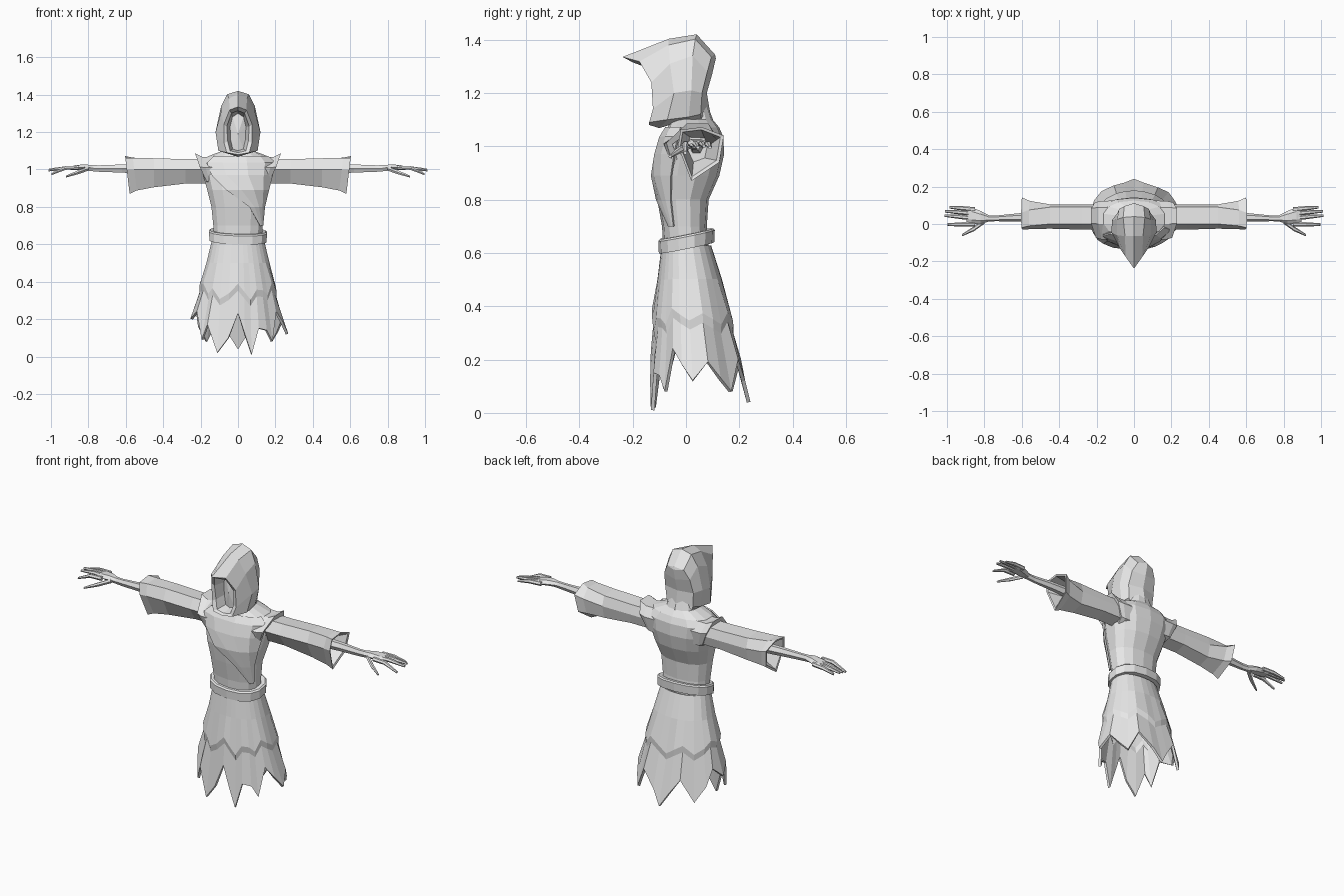
import bpy, bmesh, math
from mathutils import Vector

cloth = bpy.data.materials.new("pale grey")
cloth.diffuse_color = (0.8, 0.8, 0.8, 1)


def finish(name, bm, mirror=False, thickness=0):
    bmesh.ops.remove_doubles(bm, verts=bm.verts, dist=0.0005)
    bmesh.ops.recalc_face_normals(bm, faces=bm.faces)
    mesh = bpy.data.meshes.new(name)
    bm.to_mesh(mesh)
    bm.free()
    mesh.materials.append(cloth)
    ob = bpy.data.objects.new(name, mesh)
    bpy.context.collection.objects.link(ob)
    if mirror:
        m = ob.modifiers.new("mirror", 'MIRROR')
        m.use_clip = True
    if thickness:
        s = ob.modifiers.new("thickness", 'SOLIDIFY')
        s.thickness, s.offset = thickness, 0
    return ob


def loft(name, rings, closed=True, caps=(False, False), mirror=False, thickness=0):
    """Skin a list of equal-length point rings."""
    bm = bmesh.new()
    vs = [[bm.verts.new(p) for p in r] for r in rings]
    n = len(rings[0])
    for a, b in zip(vs, vs[1:]):
        for i in range(n if closed else n - 1):
            j = (i + 1) % n
            bm.faces.new((a[i], a[j], b[j], b[i]))
    if caps[0]:
        bm.faces.new(vs[0][::-1])
    if caps[1]:
        bm.faces.new(vs[-1])
    return finish(name, bm, mirror, thickness)


def oval(a, w, front, back, z, power=1.0):
    """Point on a body oval; angle 0 faces the front."""
    s, c = math.sin(a), math.cos(a)
    s = math.copysign(abs(s) ** power, s)
    c = math.copysign(abs(c) ** power, c)
    return Vector((w * s, (front + back) / 2 - c * (back - front) / 2, z))


# Torso: half width, front, back, height
BODY = [(.13, -.085, .085, .62), (.135, -.09, .078, .70), (.145, -.108, .085, .80),
        (.168, -.122, .125, .89), (.19, -.112, .143, .97), (.205, -.092, .14, 1.035),
        (.165, -.07, .125, 1.07), (.085, -.055, .10, 1.10), (.06, -.04, .08, 1.16)]
ANG = [i * math.tau / 14 for i in range(14)]
loft("torso", [[oval(a, *r, power=.85) for a in ANG] for r in BODY], caps=(True, True))

# Diagonal overlapping robe front, lying just above the chest
fold = []
for i, (w, f, b, z) in enumerate(BODY[1:7]):
    start = (0.95, 0.35, -0.3, -0.75, -0.85, -0.8)[i]
    fold.append([oval(start + (1.2 - start) * k / 4, w + .005, f - .006, b, z, .85)
                 for k in range(5)])
loft("robe_overlap", fold, closed=False, thickness=.008)

# Shoulder caps flaring into a raised tip
CAP = [(-.085, 1.01), (-.06, .93), (.03, .90), (.11, .94), (.125, 1.02), (.09, 1.065), (.0, 1.065)]


def cap_ring(x, scale, lift, lean):
    return [(x + lean * (z - 1), .03 + (y - .03) * scale, 1 + (z - 1) * scale + max(0, z - 1) * lift)
            for y, z in CAP]


loft("shoulder_cap", [cap_ring(.11, 1.0, .05, .1), cap_ring(.17, .98, .05, .3),
                      cap_ring(.20, .9, .42, .45), cap_ring(.195, .7, .1, .3)], mirror=True)

# Sleeves with a flared cuff and hollow lining: rings of (y, z)
S0 = [(-.03, 1.0), (.02, .925), (.09, .945), (.105, 1.0), (.09, 1.05), (0, 1.055)]
S1 = [(-.025, 1.0), (.02, .905), (.09, .93), (.105, 1.0), (.09, 1.055), (0, 1.06)]
S2 = [(-.03, 1.0), (.02, .87), (.125, .94), (.142, 1.04), (.06, 1.072), (-.02, 1.062)]


def sleeve_ring(x, sec, k=1.0):
    return [(x + .12 * (z - 1) * (x > .5), .04 + (y - .04) * k, .995 + (z - .995) * k) for y, z in sec]


loft("sleeve", [sleeve_ring(.15, S0), sleeve_ring(.28, S0), sleeve_ring(.45, S1),
                sleeve_ring(.555, [((p[0] + q[0]) / 2, (p[1] + q[1]) / 2) for p, q in zip(S1, S2)]),
                sleeve_ring(.595, S2), sleeve_ring(.592, S2, .87), sleeve_ring(.48, S1, .6)],
     caps=(False, True), mirror=True)


# Forearm, palm and fingers: stations of (x, y, z, half depth, half height)
def limb(name, stations):
    rings = []
    for x, y, z, d, h in stations:
        rings.append([(x, y + d * math.cos(t), z + h * math.sin(t))
                      for t in (i * math.tau / 6 for i in range(6))])
    loft(name, rings, caps=(True, True), mirror=True)


limb("forearm", [(.45, .04, 1.0, .03, .03), (.62, .035, 1.005, .022, .025),
                 (.74, .03, 1.005, .015, .02), (.80, .03, 1.008, .018, .018)])
limb("palm", [(.775, .03, 1.008, .016, .016), (.82, .035, 1.012, .035, .018),
              (.87, .045, 1.01, .045, .015), (.895, .05, 1.005, .042, .01)])
FINGERS = {"index_finger": (-.002, -.003, .985, .975), "middle_finger": (.03, .045, 1.0, .995),
           "ring_finger": (.055, .068, .998, 1.0), "little_finger": (.078, .09, .975, .995)}
for name, (y0, y1, x1, z1) in FINGERS.items():
    limb(name, [(.85, y0, 1.01, .012, .012), (.92, (y0 + y1) / 2, 1.008, .012, .011),
                (x1 + .012, y1, z1, .007, .006)])
limb("thumb", [(.80, .015, 1.005, .014, .013), (.855, -.025, .985, .013, .012),
               (.92, -.06, .962, .006, .006)])

# Belt sitting higher at the back
def belt_ring(grow, dz):
    pts = [oval(a, .148 + grow, -.094 - grow, .098 + grow, 0, .85) for a in ANG]
    return [(p.x, p.y, .645 + dz + .2 * p.y - .03 * p.x) for p in pts]


loft("belt", [belt_ring(-.02, -.026), belt_ring(.008, -.026), belt_ring(.01, .02),
              belt_ring(.003, .027), belt_ring(-.02, .027)])

# Ragged skirt: hem tips and notches, counter-clockwise from the front
HEM = [(0, -.125, .23), (.035, -.128, .12), (.072, -.125, .01), (.11, -.115, .15), (.15, -.095, .14),
       (.18, -.075, .08), (.2, -.045, .24), (.235, -.015, .18), (.262, .025, .12), (.235, .08, .19),
       (.21, .125, .13), (.18, .165, .08), (.125, .19, .2), (.05, .215, .12), (0, .235, .04),
       (-.05, .215, .12), (-.105, .2, .2), (-.17, .17, .08), (-.21, .12, .16), (-.22, .08, .25),
       (-.248, .03, .2), (-.215, -.04, .24), (-.19, -.08, .09), (-.16, -.1, .17),
       (-.11, -.12, .02), (-.05, -.127, .1)]
rows = [[] for _ in range(5)]
for x, y, z in HEM:
    a = math.atan2(x / .24, -(y - .04) / .18)
    zig = .315 + (z - .13) * .38
    rows[0].append(oval(a, .132, -.085, .088, .625, .92))
    rows[1].append(oval(a, .162, -.1, .128, .5, .92))
    rows[2].append(oval(a, .2, -.121, .172, zig + .035, .95))
    rows[3].append(oval(a, .198, -.114, .17, zig, .95))
    rows[4].append((x, y, z))
loft("ragged_skirt", rows, thickness=.014)

# Hood: half arches running from crown to jaw, from the face recess round to the back
HOOD = [
    [(0, -.07, 1.30), (.03, -.07, 1.28), (.042, -.065, 1.23), (.04, -.065, 1.16), (.028, -.07, 1.11), (0, -.075, 1.10)],
    [(0, -.20, 1.315), (.035, -.16, 1.30), (.06, -.125, 1.23), (.055, -.118, 1.15), (.042, -.128, 1.10), (0, -.128, 1.09)],
    [(0, -.238, 1.335), (.045, -.175, 1.318), (.076, -.13, 1.24), (.074, -.124, 1.14), (.06, -.138, 1.09), (0, -.138, 1.08)],
    [(0, -.065, 1.403), (.048, -.065, 1.38), (.09, -.06, 1.31), (.12, -.045, 1.20), (.105, -.07, 1.10), (.0, -.10, 1.068)],
    [(0, .04, 1.42), (.058, .035, 1.402), (.09, .025, 1.34), (.118, .02, 1.21), (.098, .01, 1.11), (.05, -.03, 1.09)],
    [(0, .108, 1.345), (.052, .095, 1.335), (.08, .08, 1.28), (.088, .06, 1.2), (.082, .055, 1.12), (.07, .06, 1.09)],
    [(0, .11, 1.34), (0, .112, 1.33), (0, .098, 1.27), (0, .078, 1.2), (0, .09, 1.13), (0, .105, 1.09)]]
loft("hood", HOOD, closed=False, mirror=True)

# Shadowed face plane closing the hood opening
bm = bmesh.new()
rim = HOOD[0]
pts = rim + [(-x, y, z) for x, y, z in rim[-2:0:-1]]
vs = [bm.verts.new(p) for p in pts]
mid = bm.verts.new((0, -.085, 1.19))
for a, b in zip(vs, vs[1:] + vs[:1]):
    bm.faces.new((mid, a, b))
finish("face", bm)
